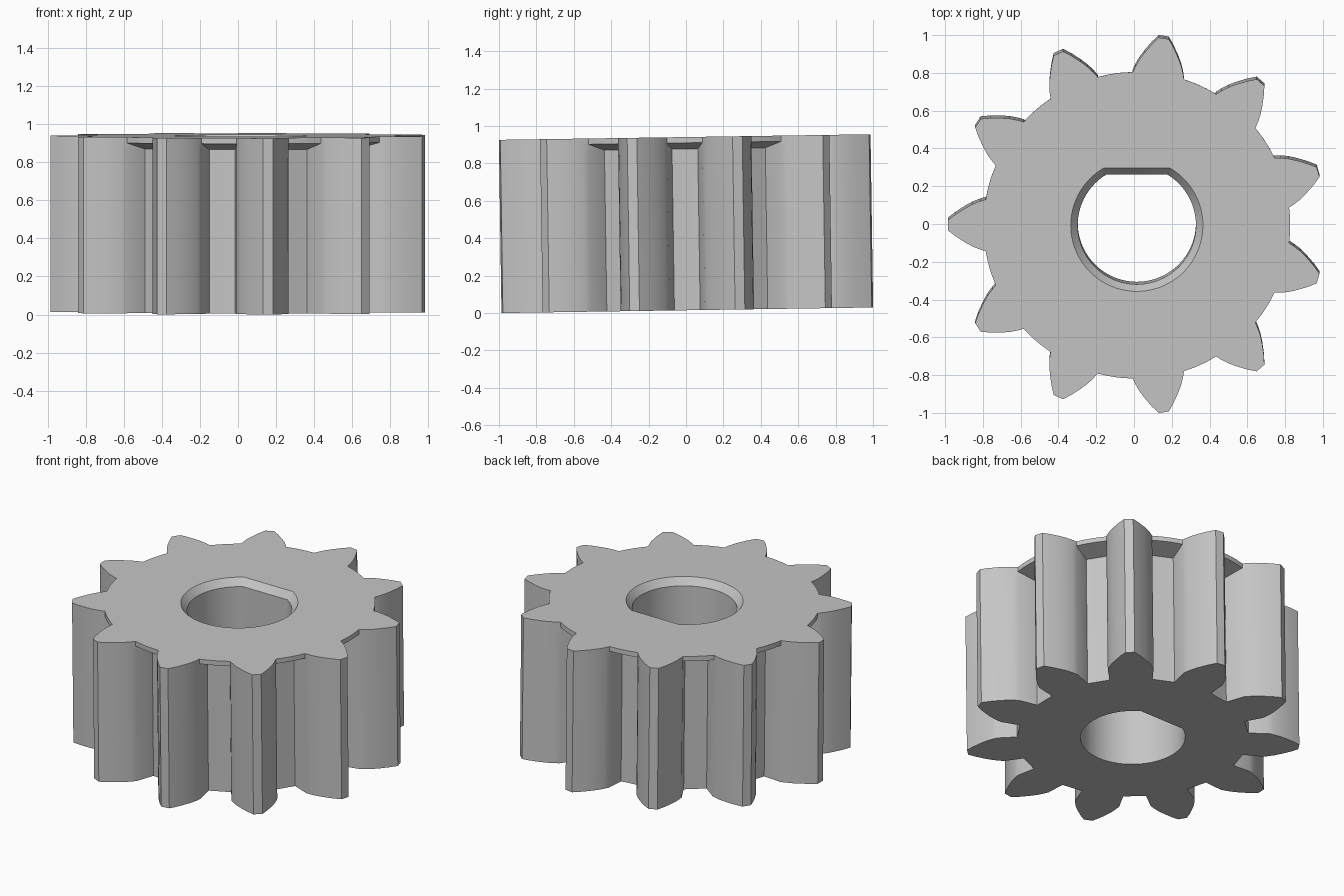
import bpy, bmesh
from math import cos, sin, pi, radians, acos
from mathutils import Matrix, Vector

cube = bpy.data.objects.get("Cube")
if cube:
    bpy.data.objects.remove(cube, do_unlink=True)

TEETH = 11
HEIGHT = 0.926
ROOT_R, RIM_R = 0.68, 0.812
TILT = 0.015
# Tooth flank from rim to tip: (distance along tooth, half width)
FLANK = [(0.80, 0.137), (0.83, 0.128), (0.87, 0.112), (0.91, 0.09),
         (0.96, 0.058), (1.0, 0.027)]
ROOT_HALF = 0.128


def polar(r, a):
    return Vector((r * cos(a), r * sin(a)))


def gear_outline(with_rim):
    """Closed outline; with_rim fills each valley out to the flange edge."""
    points = []
    root = FLANK[0] if with_rim else (ROOT_R, ROOT_HALF)
    side = [root] + FLANK
    valley_r = RIM_R if with_rim else ROOT_R + 0.008
    for i in range(TEETH):
        angle = pi + 2 * pi * i / TEETH
        u = polar(1, angle)
        v = Vector((-u.y, u.x))
        points += [u * r - v * w for r, w in side]
        points += [u * r + v * w for r, w in reversed(side)]
        # Valley floor between this tooth and the next
        half = pi / TEETH - abs(Vector(root).angle_signed(Vector((1, 0))))
        for t in (-0.4, 0, 0.4):
            points.append(polar(valley_r, angle + pi / TEETH + t * half))
    return points


def bore_outline(radius, flat, steps=64):
    """Round hole with one flat on the back."""
    cut = acos(flat / radius)
    start, sweep = pi / 2 + cut, 2 * pi - 2 * cut
    return [polar(radius, start + sweep * i / steps) for i in range(steps + 1)]


def add_wall(bm, levels):
    """Stack outlines into an open wall."""
    rings = [[bm.verts.new((p.x, p.y, z)) for p in pts] for pts, z in levels]
    n = len(rings[0])
    for low, high in zip(rings, rings[1:]):
        for i in range(n):
            j = (i + 1) % n
            bm.faces.new((low[i], low[j], high[j], high[i]))


grey = bpy.data.materials.new("plain grey")
grey.use_nodes = True
colour = (0.56, 0.56, 0.56, 1)
grey.diffuse_color = colour
grey.node_tree.nodes["Principled BSDF"].inputs["Base Color"].default_value = colour

bm = bmesh.new()
# Toothed outside, with a thin bevelled flange at the top of the valleys
plain, rimmed = gear_outline(False), gear_outline(True)
add_wall(bm, [(plain, 0), (plain, 0.862), (rimmed, 0.895), (rimmed, HEIGHT)])
# Flat-sided bore with a bevelled mouth
bore, mouth = bore_outline(0.313, 0.268), bore_outline(0.35, 0.303)
add_wall(bm, [(bore, 0), (bore, HEIGHT - 0.045), (mouth, HEIGHT)])
bmesh.ops.remove_doubles(bm, verts=bm.verts, dist=0.0001)
# End faces between the outline and the bore
for z in (0, HEIGHT):
    rim = [e for e in bm.edges if e.is_boundary
           and all(abs(v.co.z - z) < 0.001 for v in e.verts)]
    bmesh.ops.triangle_fill(bm, edges=rim, use_beauty=True, normal=(0, 0, 1))
bmesh.ops.recalc_face_normals(bm, faces=bm.faces)
# Slight lean, then rest on the ground
bm.transform(Matrix.Translation((0.015, TILT * HEIGHT / 2, 0.0149))
             @ Matrix.Rotation(TILT, 4, 'X'))

mesh = bpy.data.meshes.new("pinion_gear")
bm.to_mesh(mesh)
bm.free()
mesh.materials.append(grey)
gear = bpy.data.objects.new("pinion_gear", mesh)
bpy.context.collection.objects.link(gear)
bpy.ops.object.select_all(action='DESELECT')
gear.select_set(True)
bpy.context.view_layer.objects.active = gear
bpy.ops.object.shade_smooth_by_angle(angle=radians(28))
